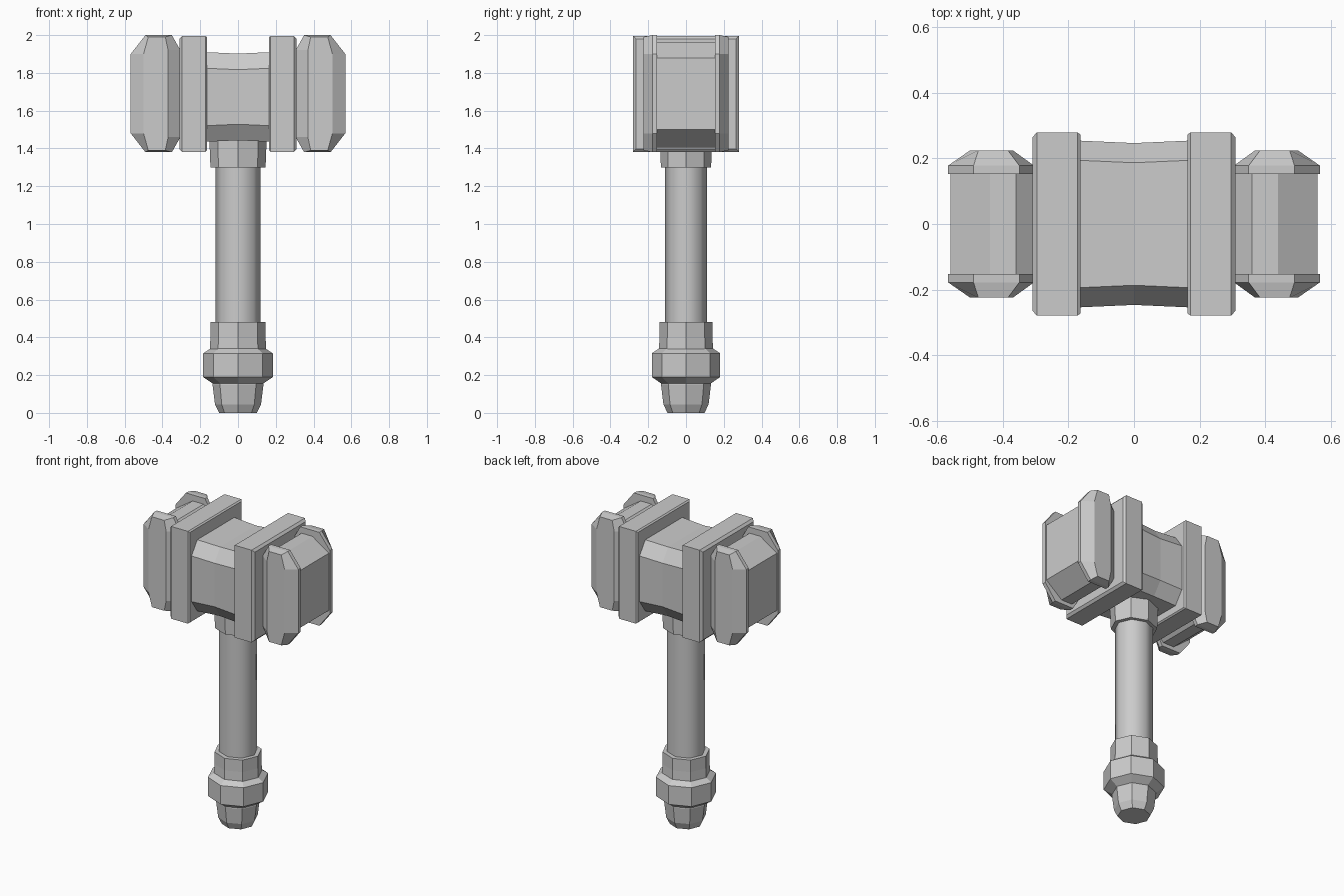
import bpy, bmesh, math

if "Cube" in bpy.data.objects:
    bpy.data.objects.remove(bpy.data.objects["Cube"])


def loft(name, loops, smooth=None):
    """Skin closed loops of equal length and cap both ends."""
    bm = bmesh.new()
    rings = [[bm.verts.new(p) for p in loop] for loop in loops]
    n = len(rings[0])
    for a, b in zip(rings, rings[1:]):
        for i in range(n):
            j = (i + 1) % n
            bm.faces.new((a[i], a[j], b[j], b[i]))
    bm.faces.new(rings[0])
    bm.faces.new(rings[-1])
    bmesh.ops.recalc_face_normals(bm, faces=bm.faces)
    me = bpy.data.meshes.new(name)
    bm.to_mesh(me)
    bm.free()
    ob = bpy.data.objects.new(name, me)
    bpy.context.collection.objects.link(ob)
    if smooth:
        bpy.ops.object.select_all(action='DESELECT')
        ob.select_set(True)
        bpy.context.view_layer.objects.active = ob
        bpy.ops.object.shade_smooth_by_angle(angle=math.radians(smooth))
    return ob


def mirror(ob, x=True, y=False):
    m = ob.modifiers.new("mirror", 'MIRROR')
    m.use_axis = (x, y, False)
    m.use_mirror_merge = False


def turned(name, profile, sides=8, depth=1.0, smooth=None):
    """Faceted round part from (radius, z) pairs."""
    loops = []
    for r, z in profile:
        loops.append([(r * math.cos(2 * math.pi * i / sides),
                       r * depth * math.sin(2 * math.pi * i / sides), z)
                      for i in range(sides)])
    return loft(name, loops, smooth)


def octagon(a0, a1, b0, b1, ca, cb):
    """Rectangle a0..a1 by b0..b1 with cut corners."""
    return [(a0 + ca, b0), (a1 - ca, b0), (a1, b0 + cb), (a1, b1 - cb),
            (a1 - ca, b1), (a0 + ca, b1), (a0, b1 - cb), (a0, b0 + cb)]


# handle
turned("pommel", [(0.10, 0.0), (0.122, 0.045), (0.135, 0.15), (0.12, 0.20)], depth=0.98)
turned("pommel_ring", [(0.125, 0.15), (0.185, 0.19), (0.185, 0.315), (0.14, 0.345)], depth=0.98)
turned("grip_collar", [(0.15, 0.32), (0.146, 0.40), (0.146, 0.48)], depth=0.96)
turned("shaft", [(0.119, 0.44), (0.119, 1.34)], depth=0.93, smooth=50)
turned("head_collar", [(0.146, 1.30), (0.152, 1.46)], depth=0.91)

# middle of the head, slightly waisted
core = []
for x, d in ((-0.18, 0.255), (0.0, 0.247), (0.18, 0.255)):
    core.append([(x, y, z) for y, z in
                 octagon(-d, d, 1.435 + (0.255 - d), 1.655 + d, 0.06, 0.085)])
loft("head_core", core)

# square bands either side of the core
band = []
for x, d in ((0.163, 0.272), (0.172, 0.28), (0.296, 0.28), (0.31, 0.265)):
    e = 0.28 - d
    band.append([(x, -d, 1.382 + e), (x, d, 1.382 + e),
                 (x, d, 1.995 - e), (x, -d, 1.995 - e)])
mirror(loft("head_band", band))

# recessed striking blocks
block = [(0.29, 1.47), (0.36, 1.405), (0.44, 1.405), (0.56, 1.50),
         (0.56, 1.88), (0.44, 1.96), (0.36, 1.96), (0.29, 1.90)]
mirror(loft("striking_block", [[(x, y, z) for x, z in block] for y in (-0.16, 0.16)]))

# raised cheeks flanking the striking blocks
outer = [(0.305, 1.46), (0.35, 1.38), (0.49, 1.38), (0.568, 1.48),
         (0.568, 1.90), (0.49, 2.0), (0.35, 2.0), (0.305, 1.92)]
face = [(0.37, 1.46), (0.385, 1.39), (0.475, 1.39), (0.50, 1.48),
        (0.50, 1.90), (0.475, 1.99), (0.385, 1.99), (0.37, 1.92)]
cheek = [[(x, y, z) for x, z in pts]
         for y, pts in ((0.153, outer), (0.178, outer), (0.225, face))]
mirror(loft("striking_cheek", cheek), y=True)
